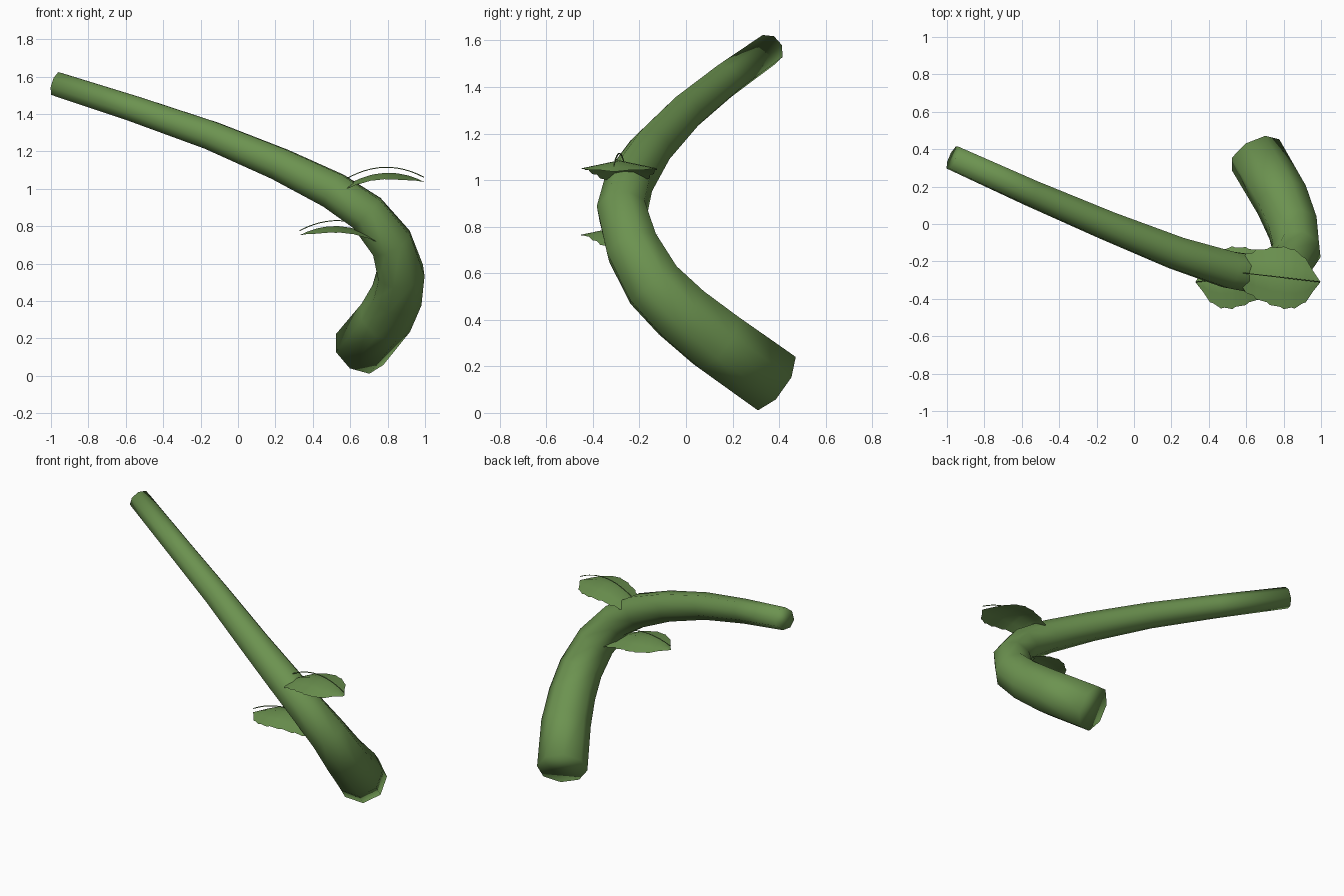
import bpy, bmesh, math
from mathutils import Vector

old = bpy.data.objects.get("Cube")
if old:
    bpy.data.objects.remove(old, do_unlink=True)

green = bpy.data.materials.new("vine_green")
green.use_nodes = True
green.diffuse_color = (0.15, 0.29, 0.08, 1)
green.node_tree.nodes["Principled BSDF"].inputs["Base Color"].default_value = green.diffuse_color


def make_object(name, bm):
    mesh = bpy.data.meshes.new(name)
    bm.to_mesh(mesh)
    bm.free()
    mesh.materials.append(green)
    for poly in mesh.polygons:
        poly.use_smooth = True
    obj = bpy.data.objects.new(name, mesh)
    bpy.context.collection.objects.link(obj)
    return obj


def skin_rows(bm, rows, closed):
    """Join consecutive rows of vertices with quads."""
    for a, b in zip(rows, rows[1:]):
        n = len(a)
        for i in range(n if closed else n - 1):
            j = (i + 1) % n
            bm.faces.new((a[i], a[j], b[j], b[i]))


def tapered_tube(name, path, sides):
    """Sweep a ring along (x, y, z, radius) points and cap both ends."""
    bm = bmesh.new()
    points = [Vector(p[:3]) for p in path]
    side, rows = Vector((1, 0, 0)), []
    for i, centre in enumerate(points):
        before, after = points[max(i - 1, 0)], points[min(i + 1, len(points) - 1)]
        along = (after - centre).normalized() + (centre - before).normalized()
        along.normalize()
        side = (side - along * side.dot(along)).normalized()
        up = along.cross(side)
        ring = []
        for k in range(sides):
            a = math.tau * (k + 0.5) / sides
            ring.append(bm.verts.new(centre + path[i][3] * (side * math.cos(a) + up * math.sin(a))))
        rows.append(ring)
    skin_rows(bm, rows, True)
    bm.faces.new(rows[0])
    bm.faces.new(rows[-1])
    bmesh.ops.recalc_face_normals(bm, faces=bm.faces)
    return make_object(name, bm)


# Curling stem, from the thick root end to the thin tip
stem_path = [
    (0.65, 0.37, 0.14, 0.152),
    (0.79, 0.13, 0.31, 0.15),
    (0.85, -0.02, 0.43, 0.142),
    (0.87, -0.14, 0.55, 0.134),
    (0.82, -0.23, 0.71, 0.122),
    (0.69, -0.275, 0.87, 0.112),
    (0.51, -0.245, 0.99, 0.106),
    (0.225, -0.155, 1.13, 0.094),
    (-0.14, -0.01, 1.283, 0.083),
    (-0.55, 0.165, 1.425, 0.075),
    (-0.97, 0.355, 1.56, 0.069),
]
tapered_tube("stem", stem_path, 8)

# Leaf outline: distance along the leaf and half width, with toothed edges
outline = [(0, 0.065), (0.07, 0.105), (0.16, 0.115), (0.19, 0.132), (0.33, 0.142),
           (0.37, 0.155), (0.5, 0.158), (0.54, 0.168), (0.64, 0.155), (0.68, 0.158),
           (0.78, 0.125), (0.82, 0.118), (0.9, 0.062), (1, 0.003)]
LENGTH = 0.425


def leaf(name, base, direction):
    def midline(t, lift):
        arch = 4 * t * (1 - t) * 0.06 + 0.025 * t + lift
        return Vector((base[0] + direction * LENGTH * t, base[1] - 0.05 * t, base[2] + arch))

    # Blade drooping to both sides of the middle
    bm = bmesh.new()
    rows = []
    for t, half in outline:
        row = []
        for s in (-1, -0.5, 0, 0.5, 1):
            droop = -0.035 * abs(s) * half / 0.165
            row.append(bm.verts.new(midline(t, 0) + Vector((0, s * half, droop))))
        rows.append(row)
    skin_rows(bm, rows, False)
    bmesh.ops.recalc_face_normals(bm, faces=bm.faces)
    if sum(f.normal.z for f in bm.faces) < 0:
        bmesh.ops.reverse_faces(bm, faces=bm.faces)
    make_object(name, bm)

    # Slim rib arching just above the blade
    rib = []
    for i in range(13):
        t = i / 12
        rib.append((*midline(t, 0.036 - 0.012 * t), 0.003))
    tapered_tube(name + "_rib", rib, 4)


leaf("upper_leaf", (0.57, -0.26, 1.012), 1)
leaf("lower_leaf", (0.755, -0.26, 0.727), -1)
